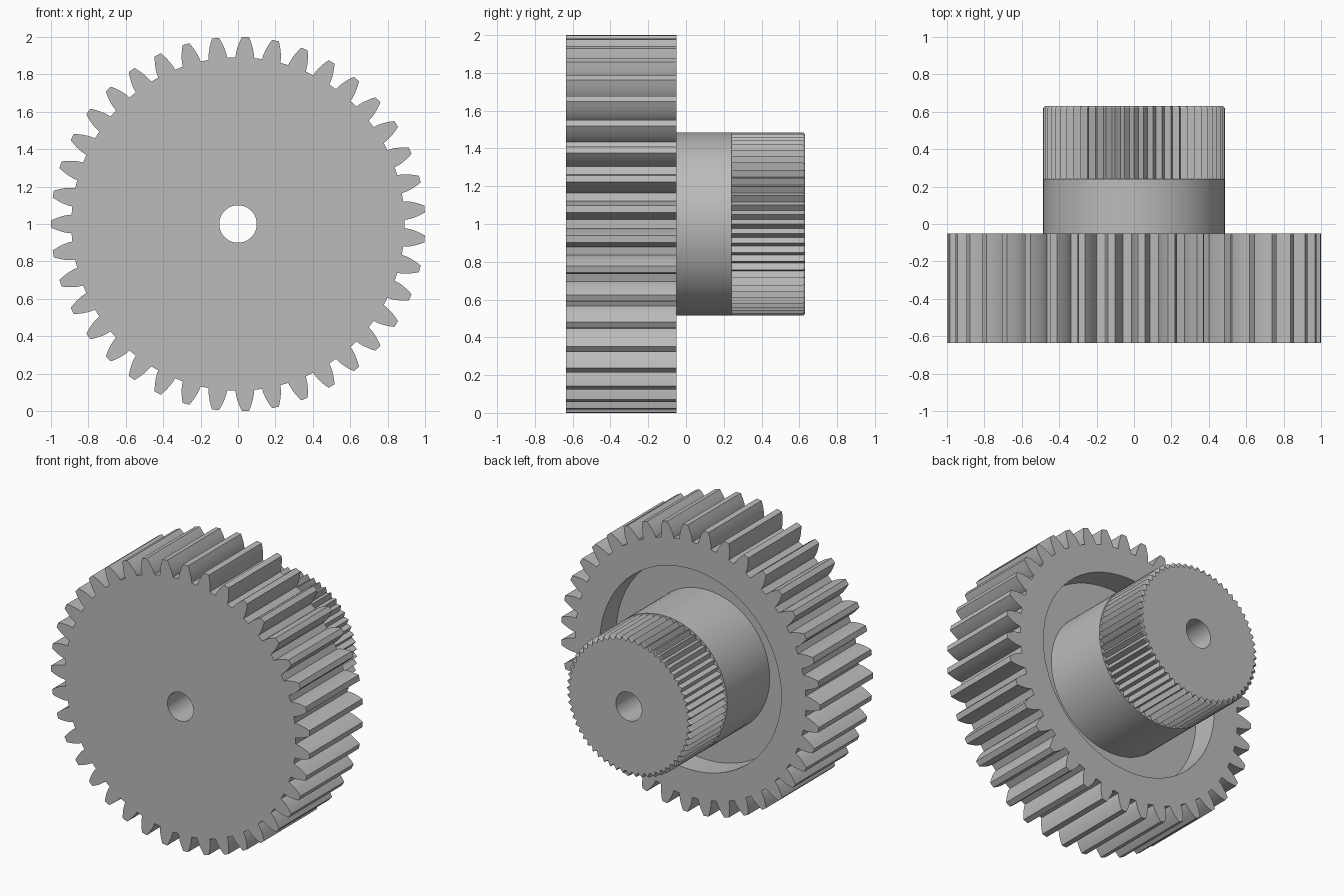
import bpy, bmesh, math
from math import pi, cos, sin, tan, acos

cube = bpy.data.objects.get("Cube")
if cube:
    bpy.data.objects.remove(cube, do_unlink=True)

GEAR_FRONT, GEAR_BACK, RECESS_FLOOR = -0.635, -0.05, -0.23
COLLAR_END, SHAFT_END = 0.24, 0.63
BORE, RECESS, HUB = 0.1, 0.7, 0.485

grey = bpy.data.materials.new("steel grey")
grey.use_nodes = True
grey.diffuse_color = (0.5, 0.5, 0.5, 1)
grey.node_tree.nodes["Principled BSDF"].inputs["Base Color"].default_value = grey.diffuse_color


# Profiles are lists of (radius, angle) around the axle
def circle(radius, count=64):
    return [(radius, 2 * pi * i / count) for i in range(count)]


def involute_gear(teeth, tip=1.0, pressure=math.radians(20), steps=5):
    module = 2 * tip / (teeth + 2)
    pitch = module * teeth / 2
    root, base = pitch - 1.25 * module, pitch * cos(pressure)
    half_at_base = pi / (2 * teeth) + tan(pressure) - pressure
    flank = [(root, half_at_base)]
    for i in range(steps + 1):
        r = base + (tip - base) * i / steps
        a = acos(min(1, base / r))
        flank.append((r, half_at_base - (tan(a) - a)))
    tooth = [(r, -a) for r, a in flank] + [(r, a) for r, a in reversed(flank)]
    return [(r, pi + 2 * pi * k / teeth + a) for k in range(teeth) for r, a in tooth]


def serration(teeth, tip, root):
    return [(tip if i % 2 == 0 else root, pi * i / teeth) for i in range(2 * teeth)]


def ring(bm, profile, y):
    verts = [bm.verts.new((r * cos(a), y, 1 + r * sin(a))) for r, a in profile]
    for i, v in enumerate(verts):
        bm.edges.new((verts[i - 1], v))
    return verts


def wall(bm, a, b):
    for i in range(len(a)):
        bm.faces.new((a[i - 1], a[i], b[i], b[i - 1]))


def annulus(bm, outer, inner):
    edges = [bm.edges.get((loop[i - 1], loop[i])) for loop in (outer, inner) for i in range(len(loop))]
    bmesh.ops.triangle_fill(bm, use_beauty=True, edges=edges)


def turned_part(name, sections):
    """Closed solid: consecutive loops are joined by a wall, or by a flat
    annulus when they lie at the same depth; the last joins the first."""
    bm = bmesh.new()
    loops = [ring(bm, profile, y) for profile, y in sections]
    for i in range(len(loops)):
        if sections[i - 1][1] == sections[i][1]:
            annulus(bm, loops[i - 1], loops[i])
        else:
            wall(bm, loops[i - 1], loops[i])
    bmesh.ops.recalc_face_normals(bm, faces=bm.faces)
    mesh = bpy.data.meshes.new(name)
    bm.to_mesh(mesh)
    bm.free()
    mesh.materials.append(grey)
    obj = bpy.data.objects.new(name, mesh)
    bpy.context.collection.objects.link(obj)
    bpy.ops.object.select_all(action='DESELECT')
    obj.select_set(True)
    bpy.context.view_layer.objects.active = obj
    bpy.ops.object.shade_smooth_by_angle(angle=math.radians(25))


# Toothed wheel with a recess in its back
teeth = involute_gear(39)
turned_part("gear_wheel", [
    (circle(BORE), GEAR_FRONT), (teeth, GEAR_FRONT),
    (teeth, GEAR_BACK), (circle(RECESS), GEAR_BACK),
    (circle(RECESS), RECESS_FLOOR), (circle(BORE), RECESS_FLOOR)])

# Smooth collar rising from the recess
turned_part("hub_collar", [
    (circle(BORE), RECESS_FLOOR), (circle(HUB), RECESS_FLOOR),
    (circle(HUB), COLLAR_END), (circle(BORE), COLLAR_END)])

# Serrated end with a small chamfer
turned_part("splined_end", [
    (circle(BORE), COLLAR_END), (serration(60, HUB, 0.455), COLLAR_END),
    (serration(60, HUB, 0.455), SHAFT_END - 0.01),
    (serration(60, HUB - 0.01, 0.45), SHAFT_END), (circle(BORE), SHAFT_END)])
